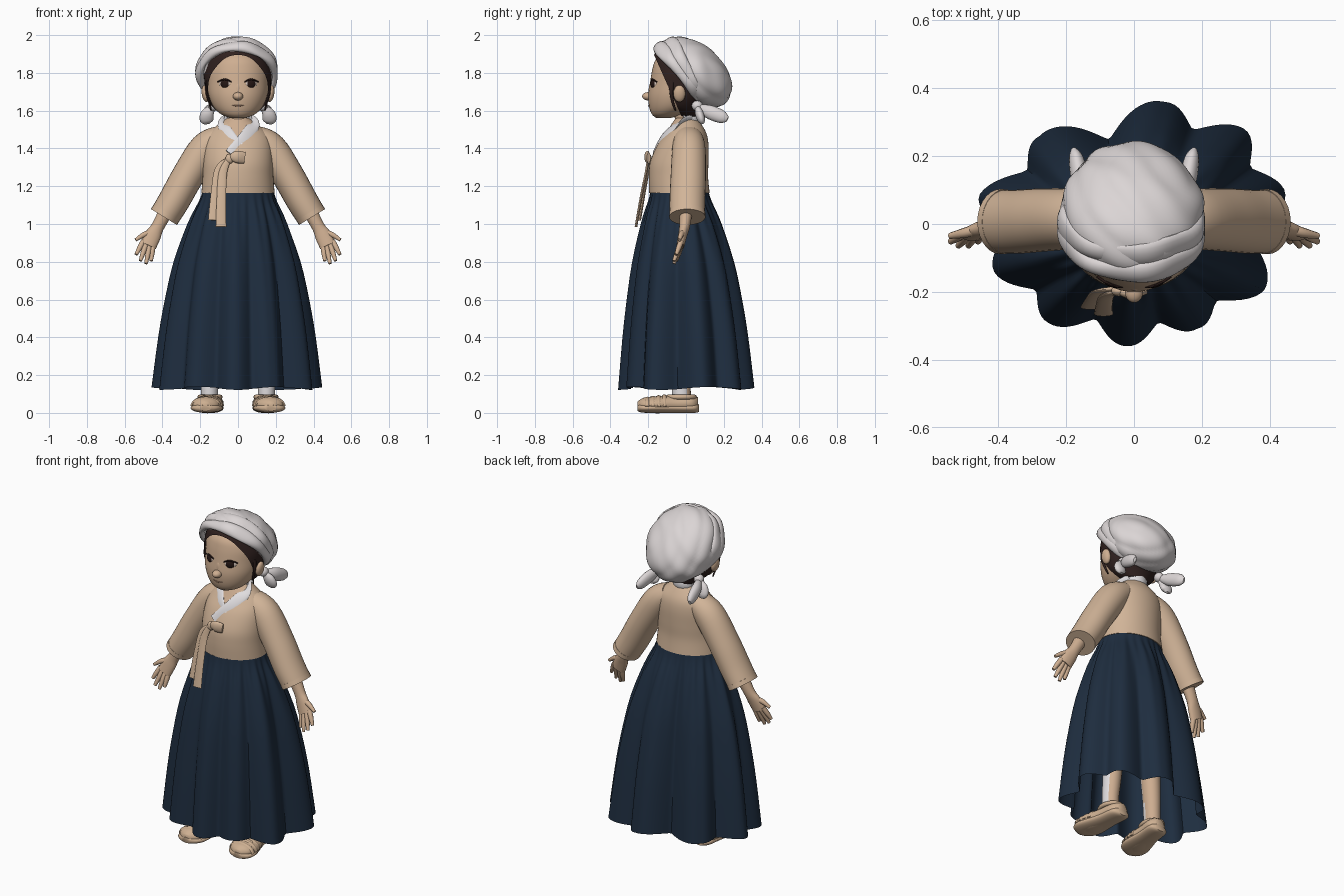
import bpy, bmesh, math
from mathutils import Vector, Matrix

cube = bpy.data.objects.get("Cube")
if cube:
    bpy.data.objects.remove(cube)


def material(name, r, g, b):
    def lin(c):
        return (c / 255 / 12.92) if c < 11 else ((c / 255 + 0.055) / 1.055) ** 2.4
    col = (lin(r), lin(g), lin(b), 1)
    m = bpy.data.materials.new(name)
    m.use_nodes = True
    m.diffuse_color = col
    m.node_tree.nodes["Principled BSDF"].inputs["Base Color"].default_value = col
    return m


SKIN = material("skin", 206, 174, 145)
CLOTH = material("jacket_cloth", 209, 180, 152)
SCARF = material("scarf_white", 219, 213, 213)
WHITE = material("collar_white", 224, 221, 223)
NAVY = material("skirt_navy", 30, 45, 63)
HAIR = material("hair_brown", 48, 33, 31)
DARK = material("eye_dark", 37, 23, 21)
EYE = material("eye_white", 215, 200, 190)
STRAW = material("straw", 206, 176, 146)
LIP = material("lip", 176, 138, 115)


def finish(name, bm, mats, rule=None):
    bmesh.ops.recalc_face_normals(bm, faces=bm.faces)
    for f in bm.faces:
        f.smooth = True
        if rule:
            f.material_index = rule(f.calc_center_median())
    me = bpy.data.meshes.new(name)
    bm.to_mesh(me)
    bm.free()
    for m in mats:
        me.materials.append(m)
    me.set_sharp_from_angle(angle=math.radians(50))
    ob = bpy.data.objects.new(name, me)
    bpy.context.collection.objects.link(ob)
    return ob


def spline(rows, n=5):
    """Smooth curve through rows of numbers."""
    rows = [Vector(r) for r in rows]
    out = []
    for i in range(len(rows) - 1):
        p0, p1, p2, p3 = rows[max(i - 1, 0)], rows[i], rows[i + 1], rows[min(i + 2, len(rows) - 1)]
        for k in range(n):
            t = k / n
            out.append(0.5 * (2 * p1 + (p2 - p0) * t + (2 * p0 - 5 * p1 + 4 * p2 - p3) * t ** 2
                              + (3 * p1 - p0 - 3 * p2 + p3) * t ** 3))
    return out + [rows[-1]]


def sweep(name, rows, mats, side=(0, 1, 0), axis=None, segs=16, closed=False, cut=None, rule=None):
    """Elliptical tube; each row is x, y, z, radius along side, other radius."""
    pts = rows if closed else spline(rows)
    n = len(pts)
    bm = bmesh.new()
    rings = []
    for i, p in enumerate(pts):
        c = Vector(p[:3])
        nxt, prv = ((i + 1) % n, i - 1) if closed else (min(i + 1, n - 1), max(i - 1, 0))
        t = Vector(axis) if axis else (Vector(pts[nxt][:3]) - Vector(pts[prv][:3])).normalized()
        a = Vector(side)
        a = (a - t * a.dot(t)).normalized()
        b = t.cross(a)
        rings.append([bm.verts.new(c + a * p[3] * math.cos(w) + b * p[4] * math.sin(w))
                      for w in (math.tau * k / segs for k in range(segs))])
    for i in range(n if closed else n - 1):
        r, q = rings[i], rings[(i + 1) % n]
        for k in range(segs):
            j = (k + 1) % segs
            bm.faces.new((r[k], r[j], q[j], q[k]))
    if not closed:
        bm.faces.new(rings[0])
        bm.faces.new(rings[-1])
    if cut:
        bmesh.ops.bisect_plane(bm, geom=bm.verts[:] + bm.edges[:] + bm.faces[:],
                               plane_co=cut[0], plane_no=cut[1], clear_inner=True)
    return finish(name, bm, mats, rule)


def stack(name, rows, mats, **kw):
    """Horizontal rings: each row is z, centre y, x radius, y radius."""
    return sweep(name, [(0, y, z, rx, ry) for z, y, rx, ry in rows], mats,
                 side=(1, 0, 0), axis=(0, 0, 1), **kw)


def ball(name, loc, size, mat, rot=(0, 0, 0), segs=20, wrinkle=None, cut=None):
    bm = bmesh.new()
    bmesh.ops.create_uvsphere(bm, u_segments=segs, v_segments=segs * 2 // 3, radius=1)
    if wrinkle:
        for v in bm.verts:
            v.co *= wrinkle(v.co)
    rm = Matrix.Identity(3)
    for a, ax in zip(rot, "XYZ"):
        rm = Matrix.Rotation(a, 3, ax) @ rm
    bm.transform(Matrix.Translation(loc) @ rm.to_4x4() @ Matrix.Diagonal((*size, 1)))
    if cut:
        bmesh.ops.bisect_plane(bm, geom=bm.verts[:] + bm.edges[:] + bm.faces[:],
                               plane_co=cut[0], plane_no=cut[1], clear_inner=True)
    return finish(name, bm, [mat])


# Skirt: waist ellipse blending down into ten rounded folds (angle, reach)
LOBES = [(-93, .36), (-59, .36), (-27, .43), (12, .455), (40, .43), (76, .37),
         (137, .38), (170, .465), (199, .435), (229, .385), (267, .36)]


def hem_radius(deg):
    for (a0, r0), (a1, r1) in zip(LOBES, LOBES[1:]):
        if a0 <= deg <= a1:
            u = (deg - a0) / (a1 - a0)
            depth = 0.18 * (a1 - a0) / 36
            return (r0 + (r1 - r0) * u) * (1 - depth * (1 - abs(math.cos(math.pi * u)) ** 1.3))


bm = bmesh.new()
rings = []
for z, t in spline([(1.19, 0), (1.12, .08), (1.0, .3), (.8, .57), (.6, .74), (.4, .87), (.13, 1)], 3):
    ring = []
    for k in range(180):
        deg = -93 + 2 * k
        w = math.radians(deg)
        pleat = 1 + .04 * math.sin(26 * w) * (1 - t) * min(1, t * 6)
        top = Vector((.185 * pleat * math.cos(w), -.035 + .15 * pleat * math.sin(w), z))
        r = hem_radius(deg)
        low = Vector((r * math.cos(w), r * math.sin(w), z + .008 * math.sin(5 * w) * t))
        ring.append(bm.verts.new(top.lerp(low, t)))
    rings.append(ring)
for r, q in zip(rings, rings[1:]):
    for k in range(180):
        j = (k + 1) % 180
        bm.faces.new((r[k], q[k], q[j], r[j]))
finish("skirt", bm, [NAVY])

# Jacket body, with the bare throat showing in the neck opening
stack("jacket", [(1.165, -.035, .194, .16), (1.25, -.04, .187, .157), (1.33, -.035, .186, .154),
                 (1.42, -.016, .18, .135), (1.48, .0, .158, .108), (1.53, .002, .1, .078),
                 (1.56, .0, .06, .055)], [CLOTH, SKIN], segs=48,
      rule=lambda c: int(c.y < 0 and abs(c.x) < (c.z - 1.43) * .6))
stack("neck", [(1.45, -.01, .05, .05), (1.55, -.01, .048, .048), (1.66, -.02, .06, .06)], [SKIN], segs=20)

# Crossed collar: under side, over side and nape
sweep("collar_under", [(-.055, .03, 1.56, .007, .026), (-.078, -.045, 1.525, .007, .03),
                       (-.04, -.112, 1.465, .007, .028), (.01, -.144, 1.41, .007, .024)], [WHITE])
sweep("collar_over", [(.055, .03, 1.56, .008, .026), (.082, -.045, 1.525, .008, .033),
                      (.035, -.122, 1.455, .008, .034), (-.042, -.168, 1.37, .008, .03)], [WHITE])
sweep("collar_back", [(-.065, -.01, 1.55, .027, .009), (-.045, .045, 1.56, .027, .009),
                      (0, .066, 1.562, .027, .009), (.045, .045, 1.56, .027, .009),
                      (.065, -.01, 1.55, .027, .009)], [WHITE], side=(0, 0, 1))

# Ribbon knot, loop and two hanging tails
ball("ribbon_knot", (-.045, -.197, 1.345), (.022, .016, .026), CLOTH)
sweep("ribbon_loop", [(-.045, -.197, 1.35, .01, .012), (-.01, -.205, 1.355, .016, .032),
                      (.035, -.197, 1.35, .01, .03)], [CLOTH])
for name, rows in (("ribbon_tail_long", [(-.05, -.2, 1.34), (-.08, -.212, 1.27), (-.088, -.24, 1.13), (-.09, -.265, .985)]),
                   ("ribbon_tail_short", [(-.05, -.19, 1.34), (-.10, -.198, 1.29), (-.118, -.22, 1.17), (-.13, -.245, 1.02)])):
    sweep(name, [(*p, .007, w) for p, w in zip(rows, (.014, .022, .025, .028))], [CLOTH])

# Head, hair and facial features
stack("head", [(1.56, -.12, .035, .035), (1.58, -.1, .088, .08), (1.62, -.07, .13, .125),
               (1.68, -.05, .155, .15), (1.75, -.03, .164, .16), (1.82, -.015, .167, .163),
               (1.87, -.005, .148, .155), (1.92, -.01, .09, .1)], [SKIN], segs=48)
stack("hair", [(1.57, .02, .07, .05), (1.62, -.025, .135, .11), (1.68, -.025, .167, .14),
               (1.75, -.025, .177, .167), (1.82, -.012, .179, .172), (1.9, -.02, .15, .147),
               (1.94, -.02, .1, .09)], [HAIR], segs=48, cut=((0, -.16, 1.875), (0, .28, .125)))
ball("nose", (0, -.2, 1.676), (.027, .032, .022), SKIN)
ball("nose_bridge", (0, -.178, 1.705), (.022, .02, .05), SKIN)
sweep("mouth", [(-.03, -.191, 1.63, .003, .002), (0, -.197, 1.625, .004, .004),
                (.03, -.191, 1.63, .003, .002)], [LIP], segs=8)
for s, tag in ((1, "left"), (-1, "right")):
    turn = (0, 0, s * .45)
    ball("eye_white_" + tag, (s * .07, -.17, 1.742), (.034, .01, .02), EYE, turn)
    ball("iris_" + tag, (s * .07, -.175, 1.742), (.025, .009, .022), DARK, turn)
    sweep("eyelid_" + tag, [(s * .034, -.185, 1.752, .004, .003), (s * .07, -.179, 1.766, .004, .005),
                            (s * .108, -.155, 1.752, .004, .003)], [DARK], segs=8)
    ball("ear_" + tag, (s * .172, -.035, 1.69), (.02, .032, .045), SKIN, (0, s * .15, 0))
    sweep("side_lock_" + tag, [(s * .166, -.075, 1.76, .014, .006), (s * .166, -.078, 1.7, .01, .007),
                               (s * .152, -.07, 1.645, .007, .006), (s * .142, -.055, 1.6, .004, .004)], [HAIR], segs=8)

# Headscarf: creased cap, two overlapping rolled bands, knots and tails
ball("scarf_cap", (-.005, .038, 1.802), (.207, .23, .15), SCARF, (-.7, 0, 0), 64,
     wrinkle=lambda p: 1 + .022 * math.sin(9 * p.y + 5 * p.x * p.z + 3 * p.x) * math.cos(4 * p.x - 2 * p.z)
     + .03 * abs(math.sin(5 * p.z + 4 * p.x + 2 * p.y)) - .01,
     cut=((0, -.15, 1.91), (0, .27, .22)))
for name, tilt, shift, wide in (("scarf_band_front", 0, 0, .034), ("scarf_band_back", .12, .028, .04)):
    rows = []
    for k in range(64):
        w = math.tau * k / 64
        long = (.188 - .4 * shift) * math.cos(w)
        rows.append((.197 * math.sin(w) - .005, -.022 + shift - long * math.sin(.69 - tilt),
                     1.795 + shift * .6 + long * math.cos(.69 - tilt),
                     wide * (1 + .2 * math.sin(3 * w)), .021 + .004 * math.sin(7 * w)))
    sweep(name, rows, [SCARF], side=(0, .78, .63), closed=True)
for s, tag in ((1, "left"), (-1, "right")):
    ball("scarf_knot_" + tag, (s * .13, .06, 1.625), (.028, .03, .028), SCARF)
    sweep("scarf_tail_" + tag, [(s * .13, .06, 1.62, .014, .014), (s * .155, .12, 1.595, .026, .036),
                                (s * .17, .19, 1.567, .022, .034), (s * .178, .22, 1.555, .008, .014)],
          [SCARF], side=(1, 0, 0))
    sweep("scarf_end_" + tag, [(s * .13, .06, 1.62, .012, .014), (s * .16, .07, 1.585, .022, .034),
                               (s * .168, .082, 1.55, .02, .036), (s * .168, .088, 1.53, .008, .016)], [SCARF])

# Arms, hands and feet
for s, tag in ((1, "left"), (-1, "right")):
    sweep("sleeve_" + tag, [(s * .09, .012, 1.46, .075, .065), (s * .17, .015, 1.4, .088, .086),
                            (s * .265, .012, 1.255, .093, .085), (s * .338, .007, 1.125, .094, .083),
                            (s * .39, .007, 1.04, .093, .08)], [CLOTH], segs=28)
    sweep("cuff_" + tag, [(s * .378, .007, 1.06, .095, .081), (s * .392, .007, 1.037, .096, .081)], [CLOTH], segs=28)
    sweep("wrist_" + tag, [(s * .385, 0, 1.06, .034, .038), (s * .425, -.008, .985, .028, .034),
                           (s * .45, -.018, .94, .024, .043), (s * .475, -.03, .885, .021, .043)], [SKIN])
    for i, tip in enumerate([(.46, -.052, .805), (.487, -.064, .79), (.517, -.064, .805), (.54, -.052, .838)]):
        base = (.45 + .017 * i, -.026, .885 + .008 * i)
        mid = [(a + b) / 2 for a, b in zip(base, tip)]
        sweep("finger_%s_%d" % (tag, i + 1), [(s * p[0], *p[1:], r, r) for p, r in
                                             ((base, .015), (mid, .014), (tip, .009))], [SKIN], segs=10)
    sweep("thumb_" + tag, [(s * .445, -.012, .955, .016, .02), (s * .495, -.025, .945, .015, .015),
                           (s * .542, -.035, .915, .009, .009)], [SKIN], segs=10)
    # Leg: white stocking in front, bare behind and above
    sweep("leg_" + tag, [(s * .15, -.02, .05, .05, .046), (s * .15, -.025, .14, .05, .046),
                         (s * .14, -.02, .3, .055, .052), (s * .11, -.02, .7, .07, .065)],
          [WHITE, SKIN], segs=20, rule=lambda c: int(c.z > .35 or c.y > (.01 if c.x > .13 else -.03)))
    # Woven shoe: sole, upper and rope ridges
    sweep("shoe_sole_" + tag, [(s * .135, .068, .025, .03, .02), (s * .137, .04, .026, .06, .026),
                               (s * .148, -.06, .026, .066, .026), (s * .165, -.18, .026, .085, .026),
                               (s * .172, -.235, .026, .068, .024), (s * .174, -.258, .026, .03, .016)],
          [STRAW], side=(1, 0, 0), axis=(0, -1, 0), segs=24)
    sweep("shoe_upper_" + tag, [(s * .135, .064, .048, .028, .034), (s * .137, .03, .05, .06, .046),
                                (s * .148, -.06, .047, .066, .046), (s * .163, -.16, .043, .083, .045),
                                (s * .171, -.225, .042, .064, .038), (s * .173, -.256, .038, .024, .022)],
          [STRAW], side=(1, 0, 0), axis=(0, -1, 0), segs=24)
    for i in range(4):
        y, w = -.115 - .03 * i, .074 + .005 * math.sin(i)
        sweep("shoe_rope_%s_%d" % (tag, i + 1),
              [(s * (.155 + .005 * i) + w * math.cos(a), y, .035 + (.055 - .004 * i) * math.sin(a), .012, .008)
               for a in (math.pi * k / 6 for k in range(7))], [STRAW], segs=8)
    sweep("shoe_rim_" + tag, [(s * .148 + .054 * math.cos(a), -.025 + .07 * math.sin(a), .084, .013, .013)
                              for a in (math.tau * k / 24 for k in range(24))], [STRAW],
          side=(0, 0, 1), segs=8, closed=True)
